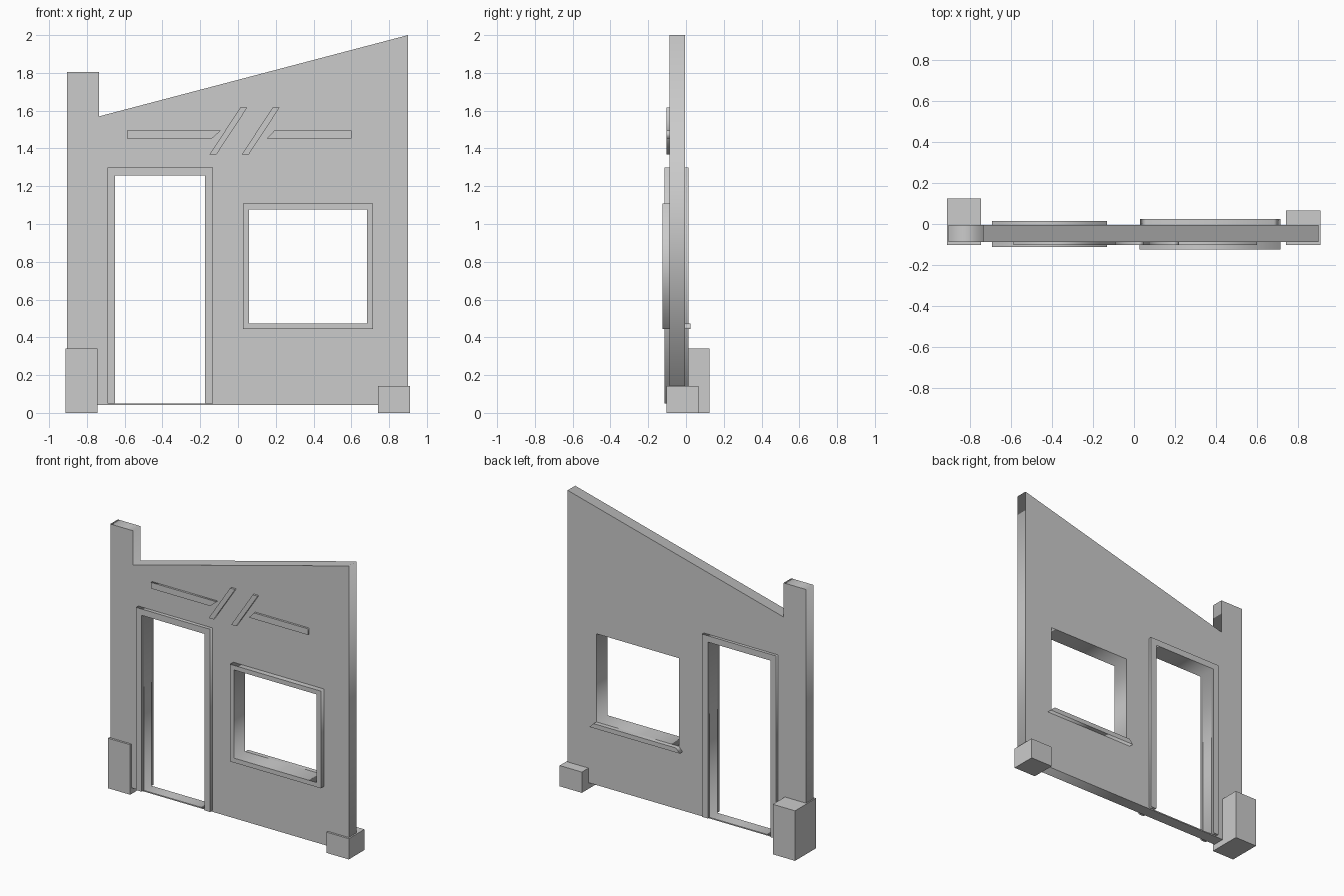
import bpy
from math import radians

if "Cube" in bpy.data.objects:
    bpy.data.objects.remove(bpy.data.objects["Cube"])

WALL_FRONT, WALL_BACK = -0.088, -0.006


def panel(name, loops, y0, y1):
    """Solid from front-view (x, z) outlines; extra loops become holes."""
    cu = bpy.data.curves.new(name, 'CURVE')
    cu.dimensions = '2D'
    cu.fill_mode = 'BOTH'
    cu.extrude = (y1 - y0) / 2
    for pts in loops:
        sp = cu.splines.new('POLY')
        sp.points.add(len(pts) - 1)
        for p, (x, z) in zip(sp.points, pts):
            p.co = (x, z, 0, 1)
        sp.use_cyclic_u = True
    ob = bpy.data.objects.new(name, cu)
    bpy.context.collection.objects.link(ob)
    ob.rotation_euler = (radians(90), 0, 0)
    ob.location.y = (y0 + y1) / 2
    bpy.ops.object.select_all(action='DESELECT')
    ob.select_set(True)
    bpy.context.view_layer.objects.active = ob
    bpy.ops.object.convert(target='MESH')
    bpy.ops.object.transform_apply(location=True, rotation=True, scale=True)
    return bpy.context.object


def rect(x0, x1, z0, z1):
    return [(x0, z0), (x1, z0), (x1, z1), (x0, z1)]


def block(name, x0, x1, y0, y1, z0, z1):
    bpy.ops.mesh.primitive_cube_add(
        size=1, location=((x0 + x1) / 2, (y0 + y1) / 2, (z0 + z1) / 2))
    ob = bpy.context.object
    ob.name = name
    ob.scale = (x1 - x0, y1 - y0, z1 - z0)
    bpy.ops.object.transform_apply(location=False, rotation=False, scale=True)


# Wall with chimney-like post, sloping top, door and window openings
door = rect(-0.65, -0.175, 0.05, 1.257)
window = rect(0.058, 0.682, 0.474, 1.077)
outline = [(-0.905, 0.042), (0.9, 0.042), (0.9, 2.0),
           (-0.735, 1.57), (-0.735, 1.804), (-0.905, 1.804)]
panel("wall", [outline, door, window], WALL_FRONT, WALL_BACK)

# Door trim on both faces, open at the threshold
arch = [(-0.692, 0.05), (-0.65, 0.05), (-0.65, 1.257), (-0.175, 1.257),
        (-0.175, 0.05), (-0.132, 0.05), (-0.132, 1.3), (-0.692, 1.3)]
panel("door_trim_front", [arch], -0.113, WALL_FRONT)
panel("door_trim_back", [arch], WALL_BACK, 0.014)

# Window trim in front, mitred sill behind
panel("window_trim", [rect(0.026, 0.714, 0.443, 1.108), window],
      -0.125, WALL_FRONT)
panel("window_sill", [[(0.03, 0.443), (0.714, 0.443),
                       (0.682, 0.474), (0.058, 0.474)]], WALL_BACK, 0.025)

# Corner footings
block("left_footing", -0.913, -0.745, -0.102, 0.125, 0, 0.342)
block("right_footing", 0.742, 0.91, -0.102, 0.066, 0, 0.142)

# Plain raised strips above the openings
SX, SZ0, SZ1 = 0.163, 1.368, 1.616
strips = {
    "left_strip": [(-0.587, 1.453), (-0.138, 1.453),
                   (-0.09, 1.495), (-0.587, 1.495)],
    "right_strip": [(0.153, 1.453), (0.6, 1.453),
                    (0.6, 1.495), (0.193, 1.495)],
}
for i, x in enumerate((-0.151, 0.02)):
    strips[f"slanted_strip_{i + 1}"] = [
        (x, SZ0), (x + 0.037, SZ0), (x + 0.037 + SX, SZ1), (x + SX, SZ1)]
for name, pts in strips.items():
    panel(name, [pts], -0.102, WALL_FRONT)
